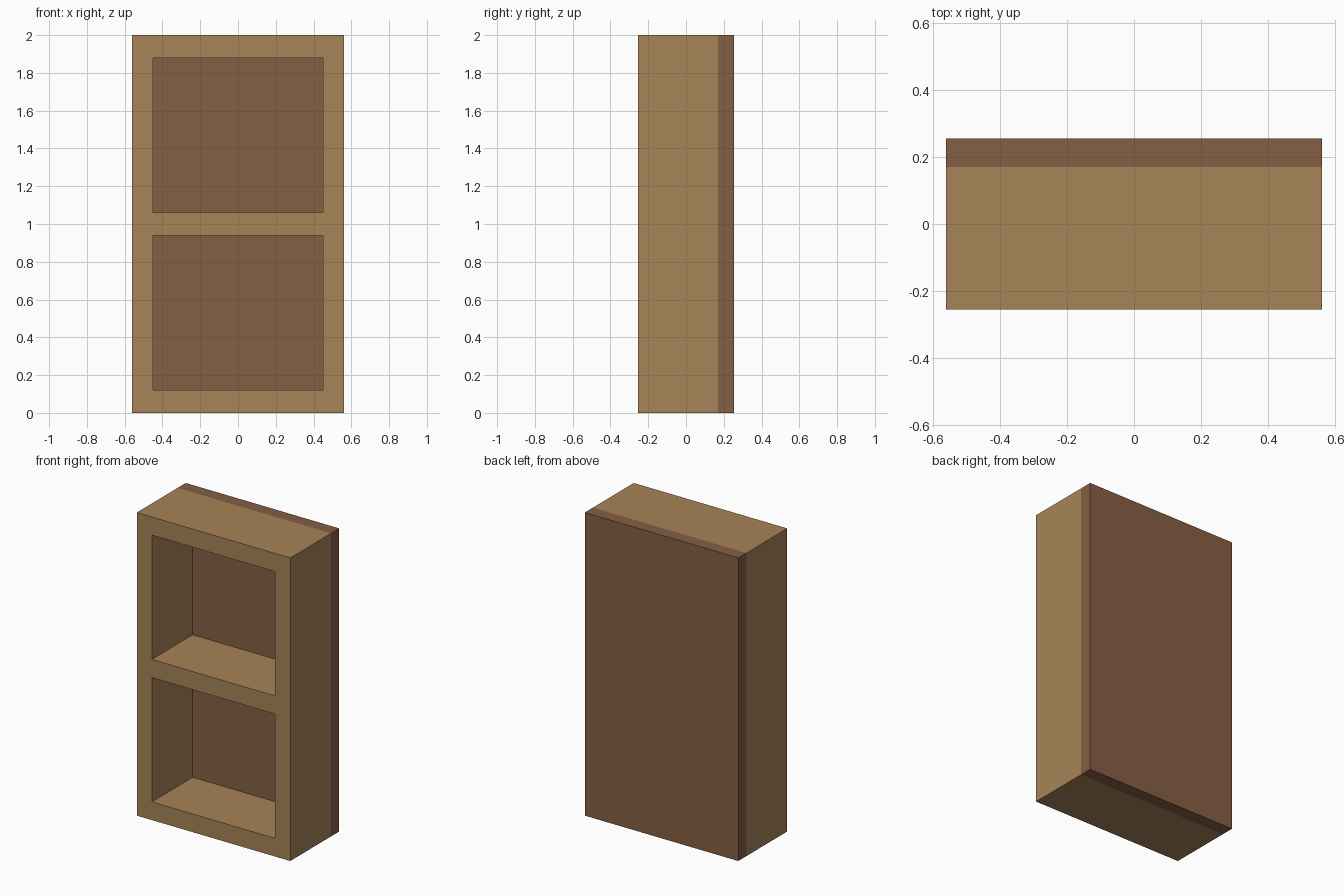
import bpy

if "Cube" in bpy.data.objects:
    bpy.data.objects.remove(bpy.data.objects["Cube"])

W, D, H = 1.12, 0.51, 2.0      # overall size
T, BOARD = 0.11, 0.12          # side and shelf thickness
BACK_Y = 0.17                  # front face of the back panel


def material(name, rgb):
    mat = bpy.data.materials.new(name)
    mat.diffuse_color = (*rgb, 1)
    mat.use_nodes = True
    mat.node_tree.nodes["Principled BSDF"].inputs["Base Color"].default_value = mat.diffuse_color
    return mat


def box(name, lo, hi, mat=None):
    centre = [(a + b) / 2 for a, b in zip(lo, hi)]
    bpy.ops.mesh.primitive_cube_add(size=1, location=centre)
    ob = bpy.context.object
    ob.name = name
    ob.scale = [b - a for a, b in zip(lo, hi)]
    bpy.ops.object.transform_apply(location=False, rotation=False, scale=True)
    if mat:
        ob.data.materials.append(mat)
    return ob


light_wood = material("light_wood", (0.39, 0.23, 0.095))
dark_wood = material("dark_wood", (0.235, 0.115, 0.058))

# Frame with sides, top, bottom and middle shelf in one piece
frame = box("bookcase_frame", (-W / 2, -D / 2, 0), (W / 2, BACK_Y, H), light_wood)

# Two compartments cut right through the frame
opening = (H - 3 * BOARD) / 2
for i in range(2):
    z = BOARD + i * (opening + BOARD)
    cutter = box(f"compartment_cutter_{i + 1}", (-W / 2 + T, -D, z), (W / 2 - T, D, z + opening))
    mod = frame.modifiers.new("compartment", 'BOOLEAN')
    mod.operation = 'DIFFERENCE'
    mod.solver = 'EXACT'
    mod.object = cutter
    bpy.context.view_layer.objects.active = frame
    bpy.ops.object.modifier_apply(modifier=mod.name)
    bpy.data.objects.remove(cutter)

# Back panel closing the compartments
box("back_panel", (-W / 2, BACK_Y, 0), (W / 2, D / 2, H), dark_wood)
